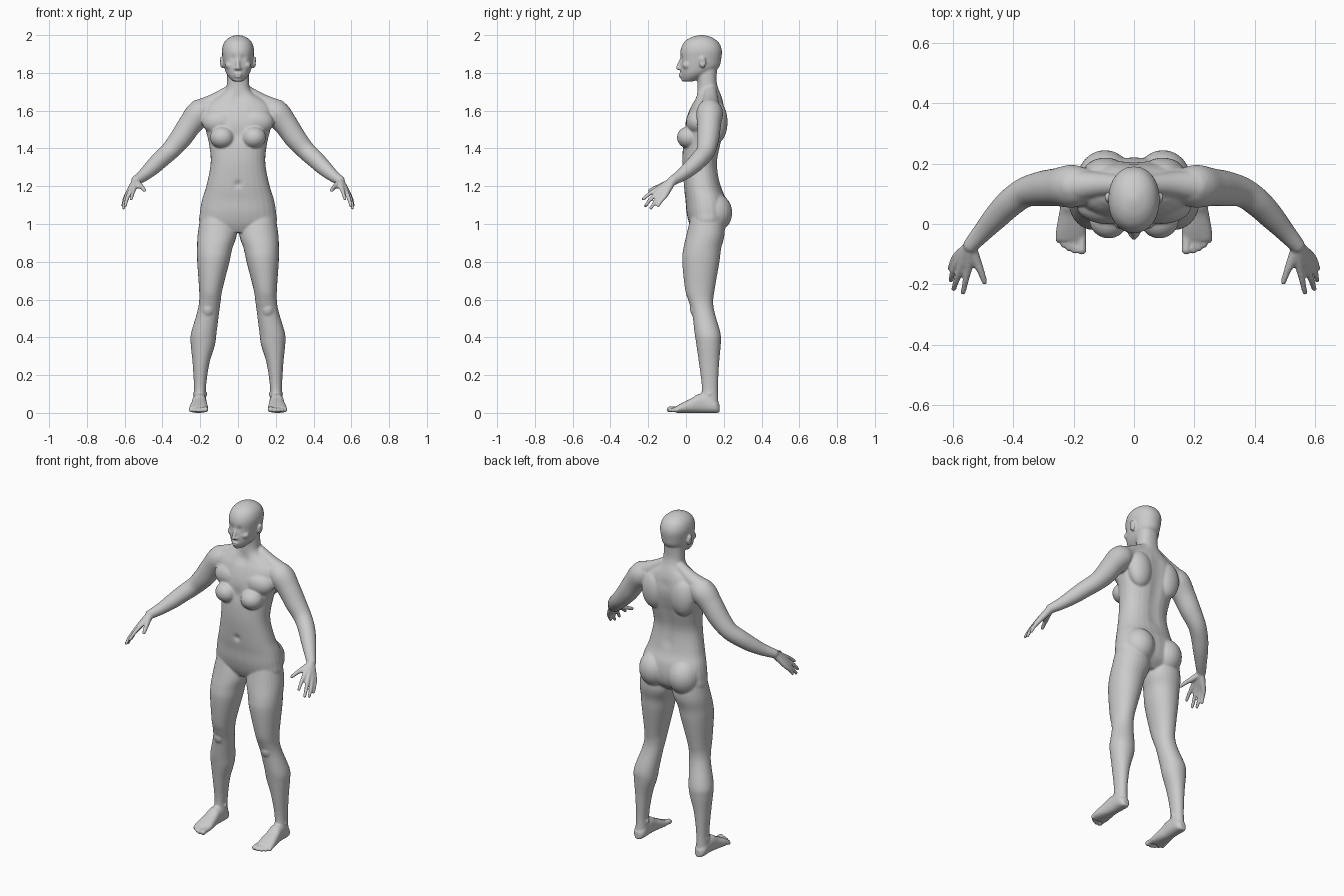
import bpy, bmesh, math
from mathutils import Vector, Matrix, kdtree

bm = bmesh.new()
SEG = 28


def spline(rows, steps=5):
    """Catmull-Rom interpolation of rows of numbers."""
    out = []
    for i in range(len(rows) - 1):
        p0, p1 = rows[max(i - 1, 0)], rows[i]
        p2, p3 = rows[i + 1], rows[min(i + 2, len(rows) - 1)]
        for k in range(steps):
            t = k / steps
            out.append([0.5 * (2 * b + (c - a) * t + (2 * a - 5 * b + 4 * c - d) * t * t
                               + (3 * b - a - 3 * c + d) * t ** 3)
                        for a, b, c, d in zip(p0, p1, p2, p3)])
    return out + [list(rows[-1])]


def loft(rings, e=2.0):
    """Skin closed rings given as (centre, half axis u, half axis v)."""
    prev = None
    for n, (c, u, v) in enumerate(rings):
        ring = []
        for k in range(SEG):
            a = 2 * math.pi * k / SEG
            ca, sa = math.cos(a), math.sin(a)
            ring.append(bm.verts.new(c + u * math.copysign(abs(ca) ** (2 / e), ca)
                                     + v * math.copysign(abs(sa) ** (2 / e), sa)))
        if prev:
            for k in range(SEG):
                j = (k + 1) % SEG
                bm.faces.new((prev[k], prev[j], ring[j], ring[k]))
        if n in (0, len(rings) - 1):
            bm.faces.new(ring)
        prev = ring


def stack(rows, e=2.0, s=1):
    """Upright loft: rows of z, x min, x max, y front, y back."""
    loft([(Vector((s * (a + b) / 2, (f + k) / 2, z)), Vector(((b - a) / 2, 0, 0)),
           Vector((0, (k - f) / 2, 0))) for z, a, b, f, k in spline(rows)], e)


def ball(c, r, s=1, tilt=0):
    m = (Matrix.Translation((s * c[0], c[1], c[2])) @ Matrix.Rotation(s * tilt, 4, 'Y')
         @ Matrix.Diagonal((*r, 1)))
    bmesh.ops.create_uvsphere(bm, u_segments=24, v_segments=16, radius=1, matrix=m)


def tube(rows, s=1):
    """Round limb with rounded ends: rows of x, y, z, radius."""
    pts = spline(rows)
    P = [Vector((s * p[0], p[1], p[2])) for p in pts]
    rings = []
    for i, p in enumerate(P):
        t = (P[min(i + 1, len(P) - 1)] - P[max(i - 1, 0)]).normalized()
        u = t.cross(Vector((0.3, 0.9, 0.31))).normalized()
        rings.append((p, u * pts[i][3], t.cross(u) * pts[i][3]))
    loft(rings)
    for r in (rows[0], rows[-1]):
        ball(r[:3], (r[3],) * 3, s)


# torso and neck
torso = [(.955, .10, .04, .16), (1.0, .198, .018, .205), (1.06, .202, .003, .22),
         (1.13, .19, -.003, .212), (1.2, .168, -.012, .185), (1.32, .145, -.02, .167),
         (1.42, .153, -.015, .185), (1.5, .172, -.008, .203), (1.56, .188, .003, .21),
         (1.62, .18, .025, .203), (1.66, .135, .045, .193), (1.69, .085, .055, .182),
         (1.72, .063, .06, .17), (1.76, .059, .06, .162), (1.83, .058, .05, .165)]
stack([(z, -w, w, f, b) for z, w, f, b in torso], 2.3)

# head
head = [(1.755, .026, -.012, .04), (1.775, .046, -.024, .085), (1.80, .063, -.029, .135),
        (1.83, .073, -.031, .175), (1.87, .08, -.03, .186), (1.92, .085, -.029, .19),
        (1.96, .074, -.012, .174), (1.985, .05, .02, .143), (1.997, .022, .055, .108),
        (2.001, .004, .078, .086)]
stack([(z, -w, w, f, b) for z, w, f, b in head], 2.15)
tube([(0, -.025, 1.872, .009), (0, -.034, 1.85, .010), (0, -.043, 1.826, .011)])
ball((0, -.029, 1.793), (.022, .012, .006))
ball((0, -.028, 1.781), (.019, .012, .007))
ball((0, -.012, 1.765), (.022, .014, .012))

leg = [(1.06, .02, .195, .03, .2), (.95, .006, .213, .004, .205), (.87, .03, .217, -.014, .186),
       (.8, .045, .216, -.02, .177), (.655, .082, .206, -.005, .152), (.59, .092, .206, .014, .144),
       (.53, .1, .217, .032, .152), (.42, .114, .249, .046, .183), (.36, .122, .25, .055, .184),
       (.26, .152, .24, .069, .175), (.13, .17, .233, .084, .169), (.05, .167, .238, .07, .172)]
foot = [(.177, .203, .016, .045), (.155, .203, .034, .07), (.1, .203, .037, .1),
        (.06, .205, .039, .098), (.03, .206, .043, .078), (-.02, .208, .05, .053),
        (-.055, .21, .049, .034)]
toes = [(.173, -.086, .016), (.196, -.088, .0115), (.215, -.08, .011), (.233, -.069, .0105),
        (.25, -.053, .0105)]
arm = [(.16, .125, 1.605, .06), (.205, .125, 1.585, .071), (.255, .122, 1.525, .063),
       (.305, .117, 1.452, .058), (.36, .105, 1.388, .05), (.41, .07, 1.342, .047),
       (.455, .025, 1.298, .042), (.50, -.025, 1.258, .033), (.54, -.07, 1.23, .026)]
# knuckle, middle joint, tip
fingers = [((.548, -.142, 1.192), (.558, -.19, 1.162), (.566, -.227, 1.132)),
           ((.571, -.145, 1.172), (.588, -.187, 1.132), (.597, -.215, 1.096)),
           ((.585, -.130, 1.157), (.600, -.162, 1.118), (.606, -.186, 1.085)),
           ((.590, -.110, 1.150), (.603, -.132, 1.122), (.609, -.148, 1.097))]

for s in (1, -1):
    # ears, eyes and cheeks
    ball((.087, .088, 1.855), (.011, .018, .031), s, .15)
    ball((.033, -.008, 1.866), (.015, .014, .010), s)
    ball((.011, -.033, 1.823), (.009, .011, .008), s)
    ball((.042, .004, 1.84), (.026, .022, .022), s)
    # shoulder slope, shoulder blades, chest and buttocks
    tube([(.04, .13, 1.705, .032), (.125, .13, 1.647, .043), (.205, .125, 1.602, .058)], s)
    ball((.095, .165, 1.54), (.075, .055, .11), s)
    ball((.09, .06, 1.54), (.1, .06, .07), s)
    ball((.083, .015, 1.458), (.066, .063, .058), s)
    ball((.096, .148, 1.06), (.092, .097, .105), s)
    # legs with kneecaps and ankle bones
    stack(leg, 2.1, s)
    ball((.158, .055, .55), (.035, .034, .045), s)
    ball((.2, .125, .1), (.039, .02, .02), s)
    # feet and toes
    loft([(Vector((s * c, y, h / 2)), Vector((w, 0, 0)), Vector((0, 0, h / 2)))
          for y, c, w, h in spline(foot)], 2.4)
    for x, y, r in toes:
        tube([(x, -.03, .021, r), (x, y * .75, .02, r * .9), (x, y, r + .002, r)], s)
    # arms and hands
    tube(arm, s)
    for k, m, t in fingers:
        tube([(.54, -.072, 1.228, .021), ((.54 + k[0]) / 2, (k[1] - .072) / 2, (k[2] + 1.228) / 2, .018),
              (*k, .0135), (*m, .0105), (*t, .009)], s)
    tube([(.54, -.078, 1.222, .02), (.522, -.122, 1.205, .016), (.506, -.16, 1.192, .012),
          (.495, -.192, 1.178, .0095)], s)

bmesh.ops.recalc_face_normals(bm, faces=bm.faces)
raw = bpy.data.meshes.new("body_parts")
bm.to_mesh(raw)
bm.free()
body = bpy.data.objects.new("body", raw)
bpy.context.collection.objects.link(body)

# fuse all parts into one skin
rem = body.modifiers.new("fuse", 'REMESH')
rem.mode = 'VOXEL'
rem.voxel_size = .0055
sm = body.modifiers.new("soften", 'SMOOTH')
sm.factor, sm.iterations = .5, 5
mesh = bpy.data.meshes.new_from_object(body.evaluated_get(bpy.context.evaluated_depsgraph_get()))
body.modifiers.clear()
body.data = mesh

# press in eye sockets, mouth line, spine, navel and collar hollow: centre, radius, push
dents = [((0, -.04, 1.787), .009, (0, .004, 0)), ((0, -.015, 1.21), .018, (0, .009, 0)),
         ((0, .045, 1.665), .035, (0, .008, 0)), ((0, -.01, 1.47), .04, (0, .008, 0))]
for s in (1, -1):
    dents += [((s * .027, -.028, 1.878), .017, (0, .006, 0)),
              ((s * .099, .086, 1.858), .012, (-s * .005, 0, 0)),
              ((s * .036, -.026, 1.855), .014, (0, .003, 0))]
dents += [((0, .19, 1.25 + .05 * i), .035, (0, -.006, 0)) for i in range(8)]
tree = kdtree.KDTree(len(mesh.vertices))
for v in mesh.vertices:
    tree.insert(v.co, v.index)
tree.balance()
for c, r, d in dents:
    for co, i, dist in tree.find_range(Vector(c), 2.2 * r):
        mesh.vertices[i].co += Vector(d) * math.exp(-(dist / r) ** 2)

# stand on the ground
low = min(v.co.z for v in mesh.vertices)
mesh.transform(Matrix.Translation((0, 0, -low)))
mesh.shade_smooth()
